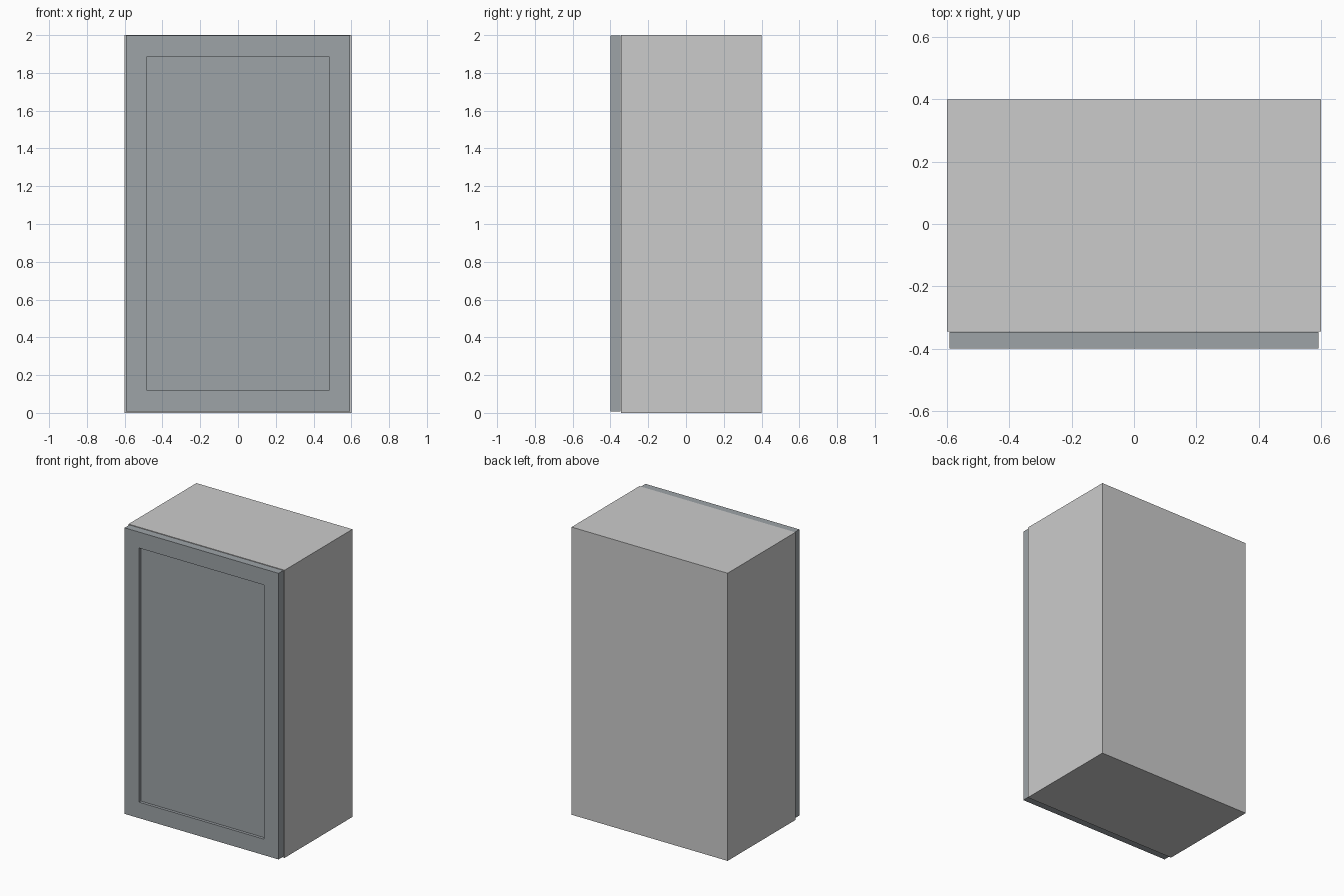
import bpy
import bmesh
from mathutils import Vector

if "Cube" in bpy.data.objects:
    bpy.data.objects.remove(bpy.data.objects["Cube"])


def box(name, lo, hi, mat=None):
    """Axis-aligned box between two corners."""
    lo, hi = Vector(lo), Vector(hi)
    bm = bmesh.new()
    bmesh.ops.create_cube(bm, size=1)
    for v in bm.verts:
        v.co = (lo + hi) / 2 + v.co * (hi - lo)
    return finish(name, bm, mat)


def finish(name, bm, mat=None):
    mesh = bpy.data.meshes.new(name)
    bm.to_mesh(mesh)
    bm.free()
    obj = bpy.data.objects.new(name, mesh)
    bpy.context.collection.objects.link(obj)
    if mat:
        mesh.materials.append(mat)
    return obj


HALF_W, HEIGHT, BOARD = 0.6, 2.0, 0.047
FRONT, BACK = -0.345, 0.4
INNER = HALF_W - BOARD

# Carcass: two sides, top, bottom and flush back
for side, x0, x1 in (("left", -HALF_W, -INNER), ("right", INNER, HALF_W)):
    box(side + "_side", (x0, FRONT, 0), (x1, BACK, HEIGHT))
for name, z in (("bottom_panel", 0), ("top_panel", HEIGHT - BOARD)):
    box(name, (-INNER, FRONT, z), (INNER, BACK, z + BOARD))
box("back_panel", (-INNER, BACK - BOARD, BOARD), (INNER, BACK, HEIGHT - BOARD))

# Door: slab whose front face is inset, then pushed in as a recessed panel
paint = bpy.data.materials.new("door_paint")
paint.diffuse_color = (0.34, 0.37, 0.39, 1)
paint.use_nodes = True
paint.node_tree.nodes["Principled BSDF"].inputs["Base Color"].default_value = paint.diffuse_color
door = box("door", (-0.592, -0.4, 0.008), (0.592, -0.347, 1.997), paint)
bm = bmesh.new()
bm.from_mesh(door.data)
bm.normal_update()
face = min(bm.faces, key=lambda f: f.calc_center_median().y)
bmesh.ops.inset_region(bm, faces=[face], thickness=0.157)
bmesh.ops.inset_region(bm, faces=[face], thickness=0.0001, depth=-0.02)
bm.to_mesh(door.data)
bm.free()
